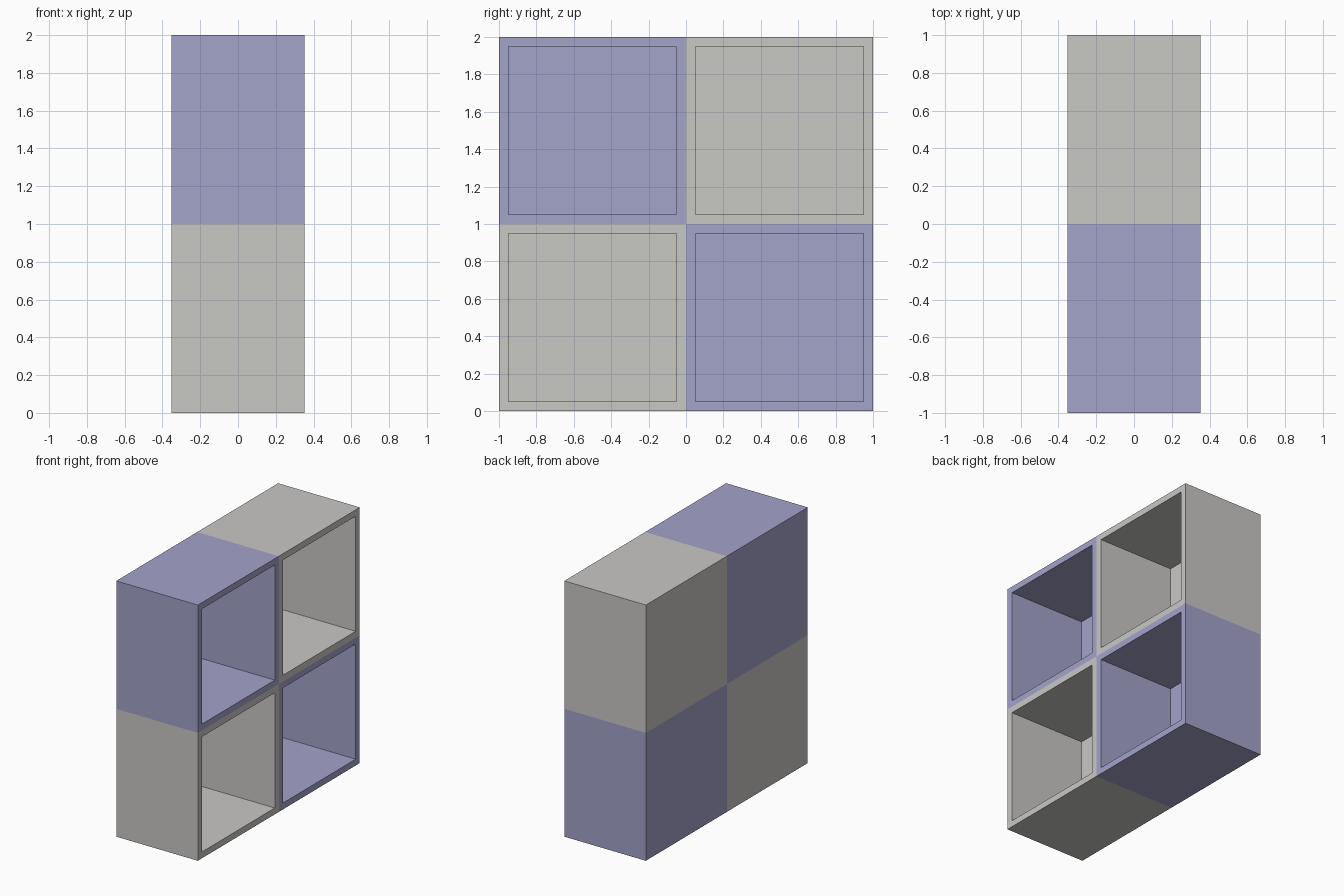
import bpy, bmesh
from mathutils import Matrix, Vector

if "Cube" in bpy.data.objects:
    bpy.data.objects.remove(bpy.data.objects["Cube"])

HALF_DEPTH = 0.353   # half depth along x
SIZE = 1.0           # outer side of one cubby
WALL = 0.05          # panel thickness


def material(name, rgb):
    mat = bpy.data.materials.new(name)
    mat.diffuse_color = (*rgb, 1.0)
    mat.use_nodes = True
    mat.node_tree.nodes["Principled BSDF"].inputs["Base Color"].default_value = mat.diffuse_color
    return mat


lavender = material("lavender", (0.366, 0.366, 0.591))
warm_grey = material("warm_grey", (0.584, 0.578, 0.558))


def cubby(name, y, z, mat):
    """Box with a closed back and an opening towards +x."""
    bm = bmesh.new()
    bmesh.ops.create_cube(bm, size=1.0, matrix=Matrix.Diagonal((2 * HALF_DEPTH, SIZE, SIZE, 1)))
    front = max(bm.faces, key=lambda f: f.calc_center_median().x)
    # rim around the opening
    bmesh.ops.inset_region(bm, faces=[front], thickness=WALL, use_even_offset=True)
    # hollow pushed in to the back panel
    res = bmesh.ops.extrude_face_region(bm, geom=[front])
    verts = [v for v in res["geom"] if isinstance(v, bmesh.types.BMVert)]
    bmesh.ops.translate(bm, verts=verts, vec=Vector((WALL - 2 * HALF_DEPTH, 0, 0)))
    if front.is_valid:
        bmesh.ops.delete(bm, geom=[front], context='FACES_ONLY')
    bmesh.ops.recalc_face_normals(bm, faces=bm.faces)
    mesh = bpy.data.meshes.new(name)
    bm.to_mesh(mesh)
    bm.free()
    mesh.materials.append(mat)
    obj = bpy.data.objects.new(name, mesh)
    obj.location = (0, y, z)
    bpy.context.collection.objects.link(obj)


# two by two checkerboard of cubbies
for row, level in enumerate(("lower", "upper")):
    for col, side in enumerate(("front", "back")):
        mat = lavender if row != col else warm_grey
        cubby(f"{level}_{side}_cubby", (col - 0.5) * SIZE, (row + 0.5) * SIZE, mat)
